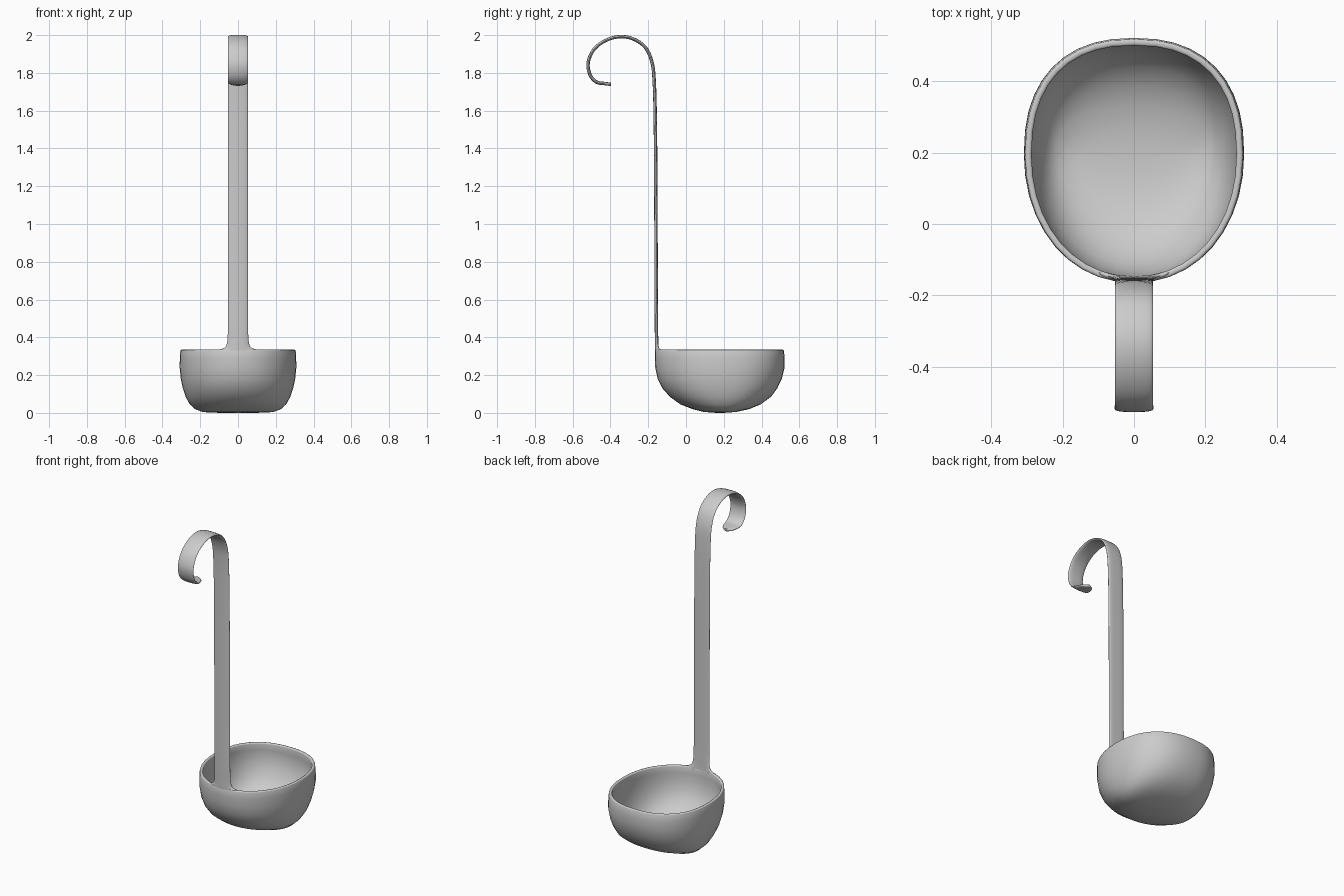
import bpy
import math
from mathutils import Vector

if "Cube" in bpy.data.objects:
    bpy.data.objects.remove(bpy.data.objects["Cube"])

SEG = 40


def spow(v, e):
    return math.copysign(abs(v) ** e, v)


def make(name, verts, faces):
    me = bpy.data.meshes.new(name)
    me.from_pydata(verts, [], faces)
    ob = bpy.data.objects.new(name, me)
    bpy.context.collection.objects.link(ob)
    bpy.ops.object.select_all(action='DESELECT')
    ob.select_set(True)
    bpy.context.view_layer.objects.active = ob
    return ob


def loft_faces(rows, n):
    return [(i * n + j, i * n + (j + 1) % n, (i + 1) * n + (j + 1) % n, (i + 1) * n + j)
            for i in range(rows - 1) for j in range(n)]


def smooth_path(pts, steps):
    # Catmull-Rom resampling, works on every column at once
    out = []
    p = [Vector(q) for q in pts]
    for i in range(len(p) - 1):
        a, b, c, d = p[max(i - 1, 0)], p[i], p[i + 1], p[min(i + 2, len(p) - 1)]
        for k in range(steps):
            t = k / steps
            out.append(0.5 * (2 * b + (c - a) * t + (2 * a - 5 * b + 4 * c - d) * t * t
                              + (3 * b - a - 3 * c + d) * t ** 3))
    out.append(p[-1])
    return out


# Bowl: rounded rings (z, half width, front y, back y) from the base up to the rim
rings = [(0.001, 0.15, 0.14, 0.22), (0.006, 0.19, 0.09, 0.27), (0.02, 0.228, 0.035, 0.335),
         (0.045, 0.255, -0.03, 0.395), (0.085, 0.277, -0.085, 0.45), (0.13, 0.292, -0.125, 0.483),
         (0.18, 0.303, -0.15, 0.507), (0.24, 0.309, -0.163, 0.522), (0.29, 0.308, -0.165, 0.522),
         (0.335, 0.305, -0.165, 0.518)]
verts = []
for z, rx, y0, y1 in rings:
    cy = 0.52 * (y0 + y1) + 0.01
    for j in range(SEG):
        a = 2 * math.pi * j / SEG
        c, s = math.cos(a), math.sin(a)
        e = 2 / (2.35 if s > 0 else 2.1)
        r = (y1 - cy) if s > 0 else (cy - y0)
        verts.append((rx * spow(c, e), cy + r * spow(s, e), z))
faces = loft_faces(len(rings), SEG)
verts.append((0, 0.18, 0.0))
faces += [(len(verts) - 1, (j + 1) % SEG, j) for j in range(SEG)]
bowl = make("ladle_bowl", verts, faces)
mod = bowl.modifiers.new("wall", 'SOLIDIFY')
mod.thickness = 0.018
mod.offset = -1
mod = bowl.modifiers.new("rim_rounding", 'BEVEL')
mod.width = 0.006
mod.segments = 2
mod.limit_method = 'ANGLE'
mod.angle_limit = math.radians(50)
bpy.ops.object.shade_smooth()

# Handle: flat strip swept along (y, z, half width, bend to match the bowl wall)
stations = [(-0.156, 0.315, 0.115, 1), (-0.156, 0.335, 0.098, 1), (-0.156, 0.343, 0.075, 1),
            (-0.156, 0.36, 0.061, 0.9), (-0.156, 0.40, 0.055, 0.6), (-0.157, 0.5, 0.054, 0.4),
            (-0.159, 1.0, 0.054, 0.3), (-0.162, 1.5, 0.054, 0.3), (-0.168, 1.75, 0.054, 0.2),
            (-0.181, 1.86, 0.054, 0.1), (-0.217, 1.937, 0.054, 0), (-0.28, 1.98, 0.054, 0),
            (-0.35, 1.992, 0.054, 0), (-0.425, 1.972, 0.054, 0), (-0.487, 1.925, 0.054, 0),
            (-0.518, 1.855, 0.054, 0), (-0.508, 1.79, 0.054, 0), (-0.475, 1.752, 0.053, 0),
            (-0.435, 1.744, 0.046, 0), (-0.41, 1.741, 0.032, 0), (-0.397, 1.740, 0.012, 0)]
path = smooth_path(stations, 4)
N = 20
verts = []
for i, p in enumerate(path):
    t = path[min(i + 1, len(path) - 1)] - path[max(i - 1, 0)]
    ln = math.hypot(t[0], t[1])
    ny, nz = -t[1] / ln, t[0] / ln
    for j in range(N):
        a = 2 * math.pi * j / N
        x = p[2] * spow(math.cos(a), 0.8)
        d = 0.009 * spow(math.sin(a), 0.8)
        bow = p[3] * 2.0 * x * x
        verts.append((x, p[0] + ny * d + bow, p[1] + nz * d))
faces = loft_faces(len(path), N)
faces.append(tuple(range(N)))
faces.append(tuple(reversed(range(len(verts) - N, len(verts)))))
handle = make("ladle_handle", verts, faces)
bpy.ops.object.mode_set(mode='EDIT')
bpy.ops.mesh.select_all(action='SELECT')
bpy.ops.mesh.normals_make_consistent(inside=False)
bpy.ops.object.mode_set(mode='OBJECT')
bpy.ops.object.shade_smooth_by_angle(angle=math.radians(50))
